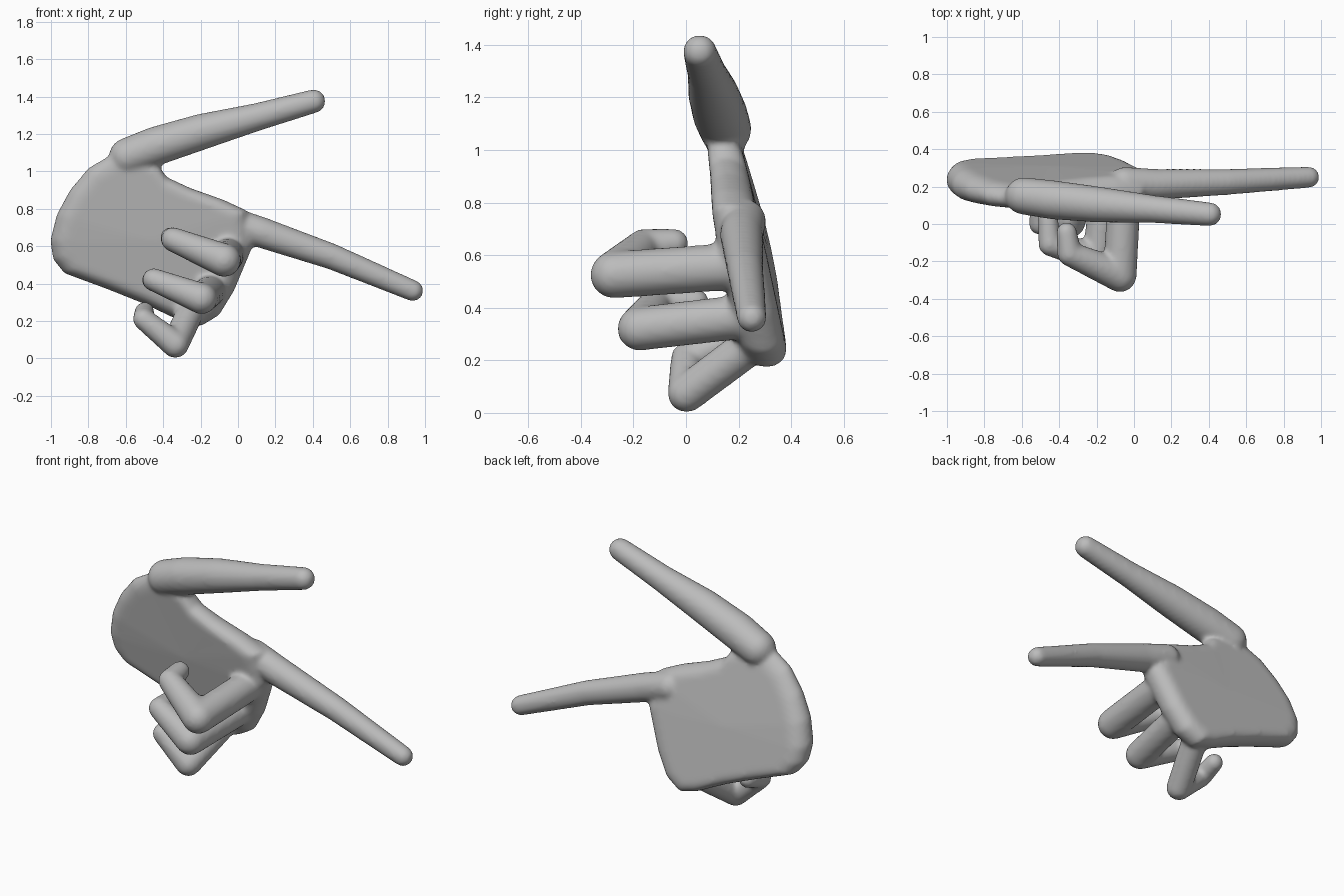
import bpy, bmesh, math
from mathutils import Vector, Matrix

cube = bpy.data.objects.get("Cube")
if cube:
    bpy.data.objects.remove(cube, do_unlink=True)

# Single clay grey
grey = bpy.data.materials.new("clay_grey")
grey.use_nodes = True
colour = (0.5, 0.5, 0.5, 1)
grey.diffuse_color = colour
grey.node_tree.nodes["Principled BSDF"].inputs["Base Color"].default_value = colour

hand = bmesh.new()


def add_piece(piece):
    """Append a closed shell to the hand."""
    bmesh.ops.recalc_face_normals(piece, faces=piece.faces)
    mesh = bpy.data.meshes.new("piece")
    piece.to_mesh(mesh)
    piece.free()
    hand.from_mesh(mesh)
    bpy.data.meshes.remove(mesh)


def add_finger(joints):
    """Tapered capsules between joints given as (x, y, z, radius)."""
    for start, end in zip(joints, joints[1:]):
        balls = bmesh.new()
        for x, y, z, r in (start, end):
            bmesh.ops.create_icosphere(balls, subdivisions=3, radius=r,
                                       matrix=Matrix.Translation((x, y, z)))
        bmesh.ops.delete(balls, geom=balls.edges[:], context='EDGES_FACES')
        hull = bmesh.ops.convex_hull(balls, input=balls.verts)
        inner = {g for g in hull["geom_interior"] + hull["geom_unused"]
                 if isinstance(g, bmesh.types.BMVert)}
        bmesh.ops.delete(balls, geom=list(inner), context='VERTS')
        add_piece(balls)


def palm_point(x, z, side):
    """Point on the tilted palm, side running from -1 front to 1 back."""
    half = 0.09 - 0.08 * max(0, z - 0.7)
    return Vector((x, 0.337 - 0.026 * x - 0.202 * z + side * half, z))


def add_palm(outline, centre):
    """Pillow with rounded rim lofted from the outline."""
    palm = bmesh.new()
    steps = 8
    rings = []
    for i in range(steps + 1):
        angle = math.pi * (i / steps - 0.5)
        scale = 1 - 0.17 * (1 - math.cos(angle))
        rings.append([palm.verts.new(palm_point(
            centre[0] + (x - centre[0]) * scale,
            centre[1] + (z - centre[1]) * scale,
            math.sin(angle))) for x, z in outline])
    n = len(outline)
    for low, high in zip(rings, rings[1:]):
        for j in range(n):
            k = (j + 1) % n
            palm.faces.new((low[j], low[k], high[k], high[j]))
    for ring, side in ((rings[0], -1), (rings[-1], 1)):
        hub = palm.verts.new(palm_point(*centre, side))
        for j in range(n):
            palm.faces.new((ring[j], ring[(j + 1) % n], hub))
    add_piece(palm)


# Palm
add_palm([(-0.68, 1.09), (-0.8, 1.02), (-0.9, 0.9), (-0.97, 0.77), (-1.005, 0.63),
          (-0.99, 0.53), (-0.93, 0.455), (-0.7, 0.37), (-0.5, 0.29), (-0.31, 0.2),
          (-0.2, 0.17), (-0.1, 0.23), (-0.02, 0.36), (0.03, 0.48), (0.08, 0.6),
          (0.05, 0.79), (-0.08, 0.85), (-0.25, 0.91), (-0.38, 0.97), (-0.43, 1.04),
          (-0.55, 1.1)], (-0.45, 0.63))

# Thumb
add_finger([(-0.59, 0.15, 1.08, 0.1), (-0.44, 0.13, 1.135, 0.105),
            (-0.2, 0.105, 1.21, 0.097), (0.1, 0.08, 1.29, 0.075),
            (0.405, 0.052, 1.375, 0.064)])
# Index finger
add_finger([(-0.05, 0.22, 0.73, 0.085), (0.12, 0.212, 0.675, 0.083),
            (0.5, 0.225, 0.545, 0.07), (0.935, 0.25, 0.362, 0.057)])
# Curled middle finger
add_finger([(-0.05, 0.22, 0.56, 0.09), (-0.075, -0.275, 0.525, 0.09),
            (-0.345, -0.16, 0.635, 0.066), (-0.36, -0.045, 0.645, 0.056)])
# Curled ring finger
add_finger([(-0.14, 0.25, 0.37, 0.085), (-0.195, -0.178, 0.32, 0.084),
            (-0.45, -0.11, 0.42, 0.062), (-0.46, 0.035, 0.42, 0.054)])
# Curled little finger
add_finger([(-0.25, 0.25, 0.26, 0.075), (-0.335, 0.002, 0.074, 0.073),
            (-0.505, 0.0, 0.21, 0.058), (-0.5, 0.12, 0.25, 0.053)])

mesh = bpy.data.meshes.new("hand")
hand.to_mesh(mesh)
hand.free()
mesh.materials.append(grey)
obj = bpy.data.objects.new("hand", mesh)
bpy.context.collection.objects.link(obj)

# Fuse all shells into one soft skin
skin = obj.modifiers.new("fuse", 'REMESH')
skin.mode = 'VOXEL'
skin.voxel_size = 0.012
skin.use_smooth_shade = True
soften = obj.modifiers.new("soften", 'SMOOTH')
soften.factor = 0.5
soften.iterations = 12
